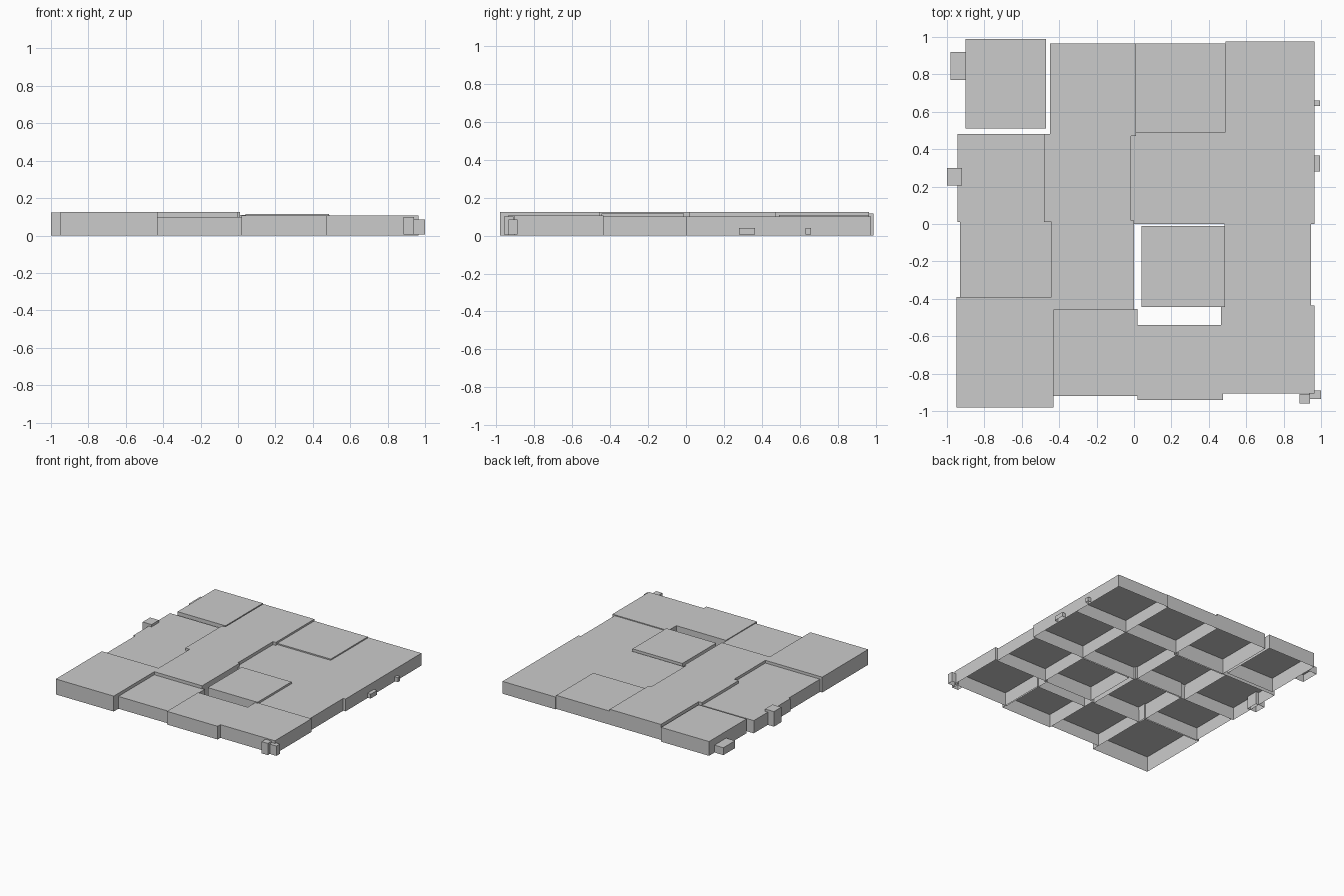
import bpy, bmesh


def open_box(name, x0, x1, y0, y1, top, base=0.0):
    """Thin-walled box with no underside."""
    bm = bmesh.new()
    bmesh.ops.create_cube(bm, size=1)
    for v in bm.verts:
        v.co.x = x1 if v.co.x > 0 else x0
        v.co.y = y1 if v.co.y > 0 else y0
        v.co.z = top if v.co.z > 0 else base
    bm.normal_update()
    bmesh.ops.delete(bm, geom=[f for f in bm.faces if f.normal.z < -0.5],
                     context='FACES_ONLY')
    mesh = bpy.data.meshes.new(name)
    bm.to_mesh(mesh)
    bm.free()
    obj = bpy.data.objects.new(name, mesh)
    bpy.context.collection.objects.link(obj)


# Large paving slabs, column by column, back to front: x0, x1, y0, y1, top
columns = [
    [(-0.90, -0.47, 0.51, 0.99, 0.116), (-0.945, -0.475, 0.01, 0.48, 0.103),
     (-0.93, -0.44, -0.40, 0.01, 0.103), (-0.95, -0.43, -0.98, -0.39, 0.125)],
    [(-0.45, 0.01, 0.47, 0.965, 0.125), (-0.48, -0.015, 0.01, 0.48, 0.125),
     (-0.44, 0.0, -0.46, 0.02, 0.125), (-0.43, 0.02, -0.92, -0.455, 0.10)],
    [(0.01, 0.49, 0.49, 0.965, 0.11), (-0.015, 0.49, 0.0, 0.49, 0.10),
     (0.04, 0.487, -0.445, -0.01, 0.116), (0.02, 0.475, -0.94, -0.54, 0.107)],
    [(0.49, 0.965, 0.49, 0.975, 0.10), (0.49, 0.965, 0.0, 0.49, 0.10),
     (0.485, 0.945, -0.44, 0.0, 0.10), (0.465, 0.965, -0.905, -0.435, 0.107)],
]
for c, column in enumerate(columns, 1):
    for r, dims in enumerate(column, 1):
        open_box(f"slab_{c}_{r}", *dims)

# Small loose stones along the edges
stones = [
    (-0.98, -0.90, 0.77, 0.92, 0.06),
    (-1.0, -0.92, 0.205, 0.30, 0.122),
    (0.96, 0.995, 0.63, 0.66, 0.04, 0.005),
    (0.96, 0.995, 0.28, 0.365, 0.04, 0.005),
    (0.885, 0.94, -0.96, -0.91, 0.10, 0.005),
    (0.935, 1.0, -0.935, -0.89, 0.085, 0.005),
]
for i, dims in enumerate(stones, 1):
    open_box(f"edge_stone_{i}", *dims)
